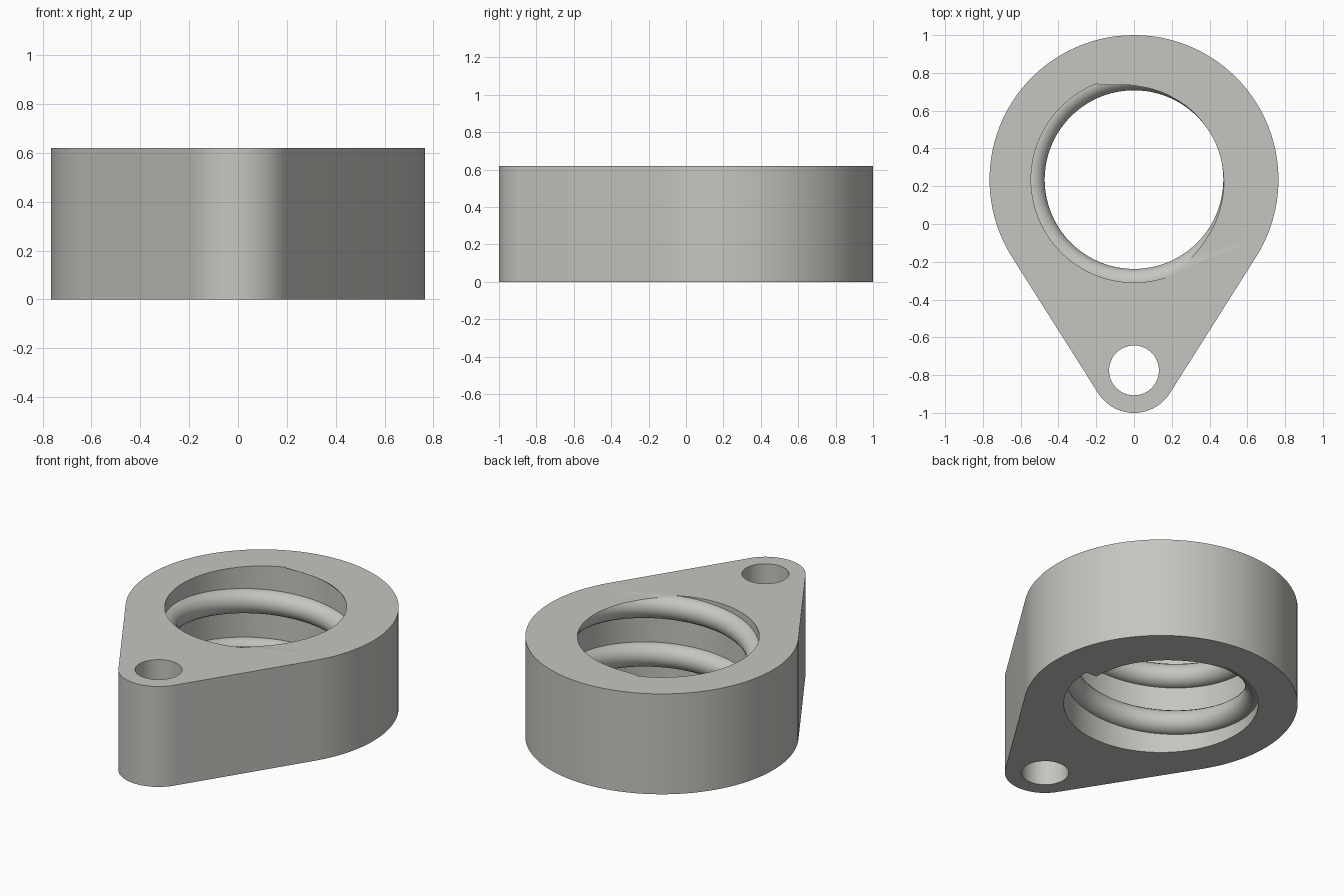
import bpy, bmesh, math
from mathutils import Vector

if "Cube" in bpy.data.objects:
    bpy.data.objects.remove(bpy.data.objects["Cube"])

HEIGHT = 0.62
RING = Vector((0, 0.235))      # centre of the big round end
LUG = Vector((0, -0.775))      # centre of the small round end
RING_R, LUG_R = 0.765, 0.225
BORE_R, HOLE_R = 0.545, 0.132
RIDGE_R, PITCH = 0.073, 0.30   # rounded thread ridge inside the bore
SEG = 96


def arc(centre, radius, start, end, n):
    return [(centre.x + radius * math.cos(start + (end - start) * i / n),
             centre.y + radius * math.sin(start + (end - start) * i / n))
            for i in range(n + 1)]


def finish(name, bm):
    bmesh.ops.recalc_face_normals(bm, faces=bm.faces)
    mesh = bpy.data.meshes.new(name)
    bm.to_mesh(mesh)
    bm.free()
    obj = bpy.data.objects.new(name, mesh)
    bpy.context.collection.objects.link(obj)
    return obj


def prism(name, outline, z0, z1):
    bm = bmesh.new()
    low = [bm.verts.new((x, y, z0)) for x, y in outline]
    high = [bm.verts.new((x, y, z1)) for x, y in outline]
    bm.faces.new(low)
    bm.faces.new(high)
    for i in range(len(low)):
        j = (i + 1) % len(low)
        bm.faces.new((low[i], low[j], high[j], high[i]))
    return finish(name, bm)


def subtract(obj, cutter):
    cutter.hide_render = True
    mod = obj.modifiers.new("cut", 'BOOLEAN')
    mod.operation, mod.solver, mod.object = 'DIFFERENCE', 'EXACT', cutter
    with bpy.context.temp_override(object=obj, active_object=obj):
        bpy.ops.object.modifier_apply(modifier=mod.name)
    bpy.data.objects.remove(cutter)


def spiral(name, start, end, n_round=20):
    """Round bar swept up a helix centred on the bore wall."""
    bm = bmesh.new()
    steps = round((end - start) / (2 * math.pi) * SEG)
    rings = []
    for s in range(steps + 1):
        t = start + (end - start) * s / steps
        ring = []
        for k in range(n_round):
            a = 2 * math.pi * (k + 0.5) / n_round
            r = BORE_R + RIDGE_R * math.cos(a)
            z = PITCH * t / (2 * math.pi) + RIDGE_R * math.sin(a)
            ring.append(bm.verts.new((RING.x + r * math.cos(t), RING.y + r * math.sin(t), z)))
        rings.append(ring)
    for a, b in zip(rings, rings[1:]):
        for k in range(n_round):
            m = (k + 1) % n_round
            bm.faces.new((a[k], a[m], b[m], b[k]))
    bm.faces.new(rings[0])
    bm.faces.new(rings[-1])
    return finish(name, bm)


# Teardrop body: two arcs joined by tangent flats
tilt = math.asin((RING_R - LUG_R) / (RING.y - LUG.y))
outline = (arc(RING, RING_R, -tilt, math.pi + tilt, 72)
           + arc(LUG, LUG_R, math.pi + tilt, 2 * math.pi - tilt, 32))
body = prism("threaded_lug_ring", outline, 0, HEIGHT)

# Bore with the spiral ridge left standing on its wall
bore = prism("bore_cutter", arc(RING, BORE_R, 0, 2 * math.pi, SEG)[:-1], -0.3, 0.95)
subtract(bore, spiral("ridge", 0.0, math.radians(720 + 24 + 110)))
subtract(body, bore)

# Small through hole in the lug
subtract(body, prism("hole_cutter", arc(LUG, HOLE_R, 0, 2 * math.pi, 48)[:-1], -0.3, 0.95))

# Plain grey finish
grey = bpy.data.materials.new("warm_grey")
grey.diffuse_color = (0.56, 0.56, 0.53, 1)
grey.use_nodes = True
grey.node_tree.nodes["Principled BSDF"].inputs["Base Color"].default_value = grey.diffuse_color
body.data.materials.clear()
body.data.materials.append(grey)
for p in body.data.polygons:
    p.material_index = 0

bpy.context.view_layer.objects.active = body
body.select_set(True)
bpy.ops.object.shade_smooth_by_angle(angle=math.radians(30))
